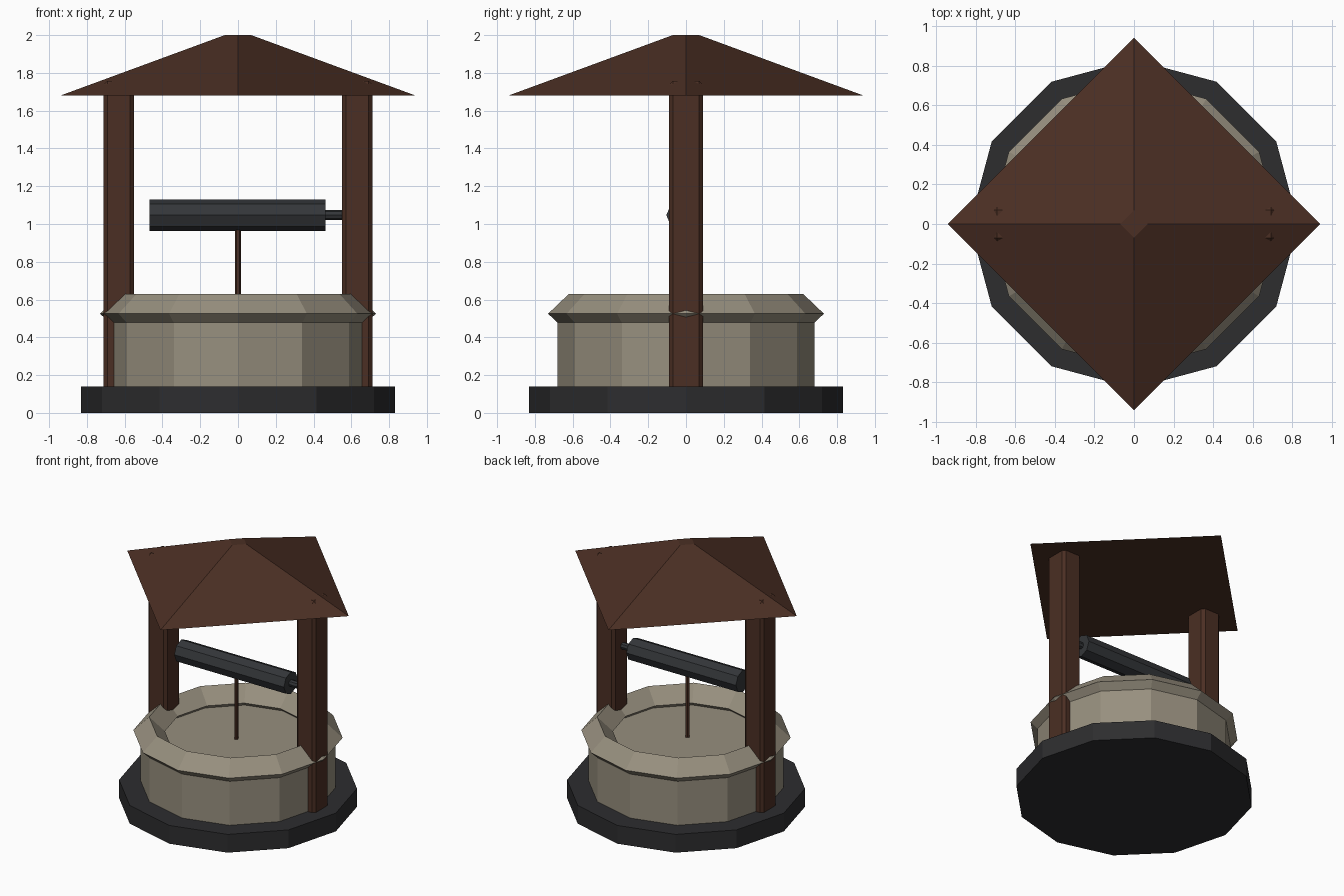
import bpy, bmesh
from math import pi, cos, sin
from mathutils import Matrix

if "Cube" in bpy.data.objects:
    bpy.data.objects.remove(bpy.data.objects["Cube"])


def material(name, rgb):
    m = bpy.data.materials.new(name)
    m.diffuse_color = (*rgb, 1)
    m.use_nodes = True
    m.node_tree.nodes["Principled BSDF"].inputs["Base Color"].default_value = m.diffuse_color
    return m


STONE = material("stone", (0.31, 0.275, 0.21))
SLATE = material("dark_slate", (0.026, 0.026, 0.028))
WOOD = material("brown_wood", (0.070, 0.028, 0.017))
IRON = material("dark_iron", (0.034, 0.037, 0.041))


def add_object(name, bm, mat):
    bmesh.ops.recalc_face_normals(bm, faces=bm.faces)
    me = bpy.data.meshes.new(name)
    bm.to_mesh(me)
    bm.free()
    me.materials.append(mat)
    ob = bpy.data.objects.new(name, me)
    bpy.context.collection.objects.link(ob)
    return ob


def prism(name, mat, sides, r1, r2, a, b, centre=(0, 0), axis='Z'):
    """Faceted cylinder or frustum from a to b along the axis, a vertex at angle 0."""
    bm = bmesh.new()
    rings = []
    for r, t in ((r1, a), (r2, b)):
        ring = []
        for i in range(sides):
            u = centre[0] + r * cos(2 * pi * i / sides)
            v = centre[1] + r * sin(2 * pi * i / sides)
            ring.append(bm.verts.new((u, v, t) if axis == 'Z' else (t, u, v)))
        rings.append(ring)
        bm.faces.new(ring)
    for i in range(sides):
        j = (i + 1) % sides
        bm.faces.new((rings[0][i], rings[0][j], rings[1][j], rings[1][i]))
    return add_object(name, bm, mat)


# Stone base and well wall
prism("base", SLATE, 12, 0.83, 0.83, 0, 0.14)
prism("well_wall", STONE, 12, 0.68, 0.68, 0.12, 0.495)

# Rim: diamond section swept round twelve sides
bm = bmesh.new()
section = [(0.73, 0.525), (0.62, 0.63), (0.51, 0.525), (0.62, 0.42)]
rings = [[bm.verts.new((r * cos(i * pi / 6), r * sin(i * pi / 6), z)) for r, z in section]
         for i in range(12)]
for i in range(12):
    p, q = rings[i], rings[(i + 1) % 12]
    for k in range(4):
        n = (k + 1) % 4
        bm.faces.new((p[k], q[k], q[n], p[n]))
add_object("well_rim", bm, STONE)

# Chamfered posts
for side, label in ((-1, "left"), (1, "right")):
    bm = bmesh.new()
    z0, z1 = 0.10, 1.757
    bmesh.ops.create_cube(bm, size=1, matrix=Matrix.Translation((side * 0.631, 0, (z0 + z1) / 2))
                          @ Matrix.Diagonal((0.16, 0.18, z1 - z0, 1)))
    bmesh.ops.bevel(bm, geom=bm.edges[:], offset=0.02, segments=1, affect='EDGES')
    add_object(label + "_post", bm, WOOD)

# Roof: four-sided frustum, corners on the axes
prism("roof", WOOD, 4, 0.94, 0.07, 1.68, 2.0)

# Winding drum, axle stub and rope
prism("winch_drum", IRON, 8, 0.084, 0.084, -0.468, 0.462, (-0.02, 1.047), 'X')
prism("winch_axle", IRON, 8, 0.026, 0.026, 0.44, 0.60, (-0.02, 1.047), 'X')
prism("rope", WOOD, 6, 0.015, 0.015, 0.45, 1.0, (0, -0.02))
